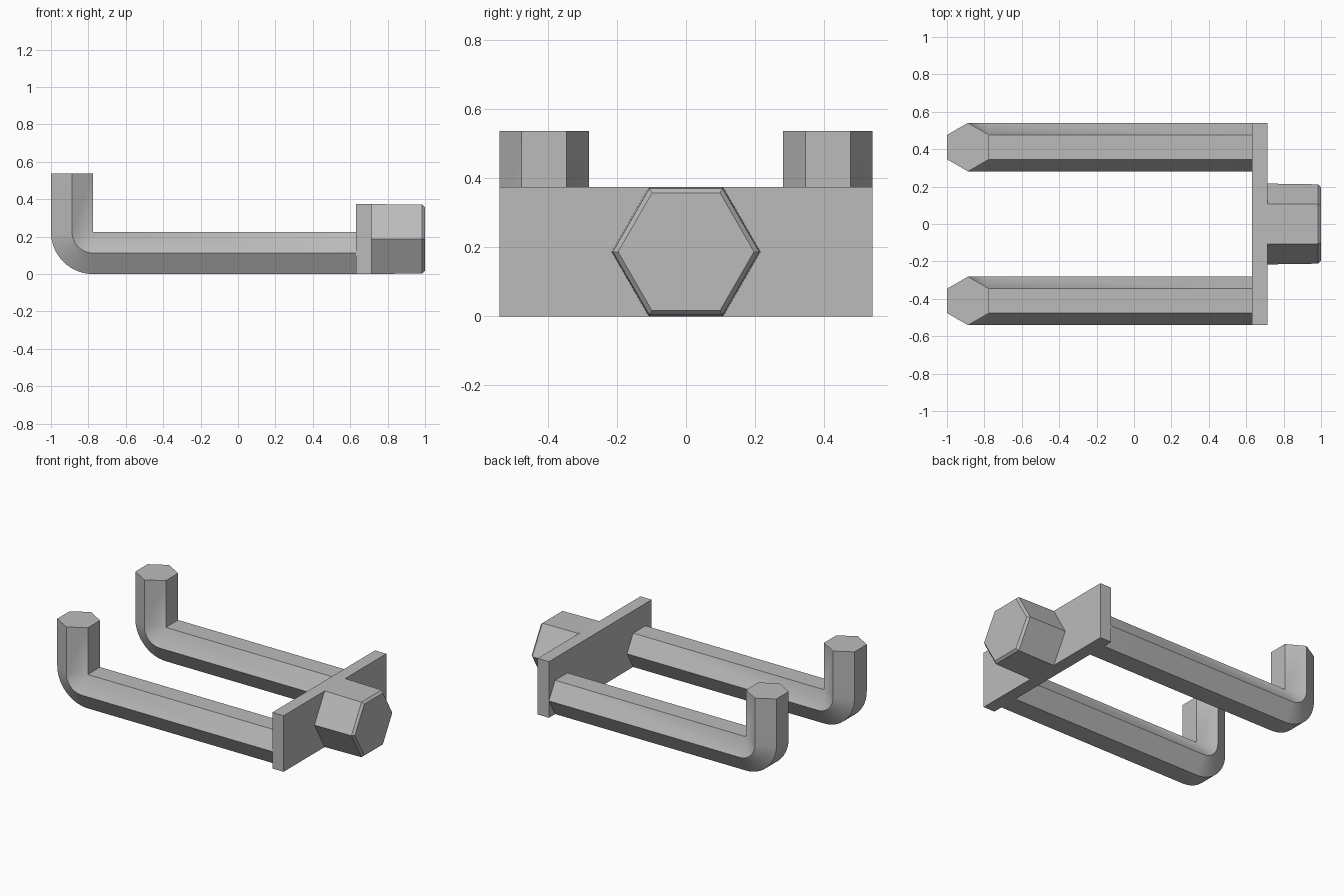
import bpy, bmesh
from math import sin, cos, pi, radians

cube = bpy.data.objects.get("Cube")
if cube:
    bpy.data.objects.remove(cube)

steel = bpy.data.materials.new("grey_steel")
steel.use_nodes = True
GREY = (0.5, 0.5, 0.5, 1)
steel.diffuse_color = GREY
steel.node_tree.nodes["Principled BSDF"].inputs["Base Color"].default_value = GREY

HEX = [(cos(i * pi / 3), sin(i * pi / 3)) for i in range(6)]


def loft(name, rings):
    """Skin a stack of equal rings, cap both ends, smooth only soft edges."""
    bm = bmesh.new()
    loops = [[bm.verts.new(p) for p in ring] for ring in rings]
    n = len(loops[0])
    for a, b in zip(loops, loops[1:]):
        for i in range(n):
            j = (i + 1) % n
            bm.faces.new((a[i], a[j], b[j], b[i]))
    bm.faces.new(loops[0])
    bm.faces.new(loops[-1])
    bmesh.ops.remove_doubles(bm, verts=bm.verts, dist=0.0002)
    bmesh.ops.recalc_face_normals(bm, faces=bm.faces)
    mesh = bpy.data.meshes.new(name)
    bm.to_mesh(mesh)
    bm.free()
    mesh.materials.append(steel)
    obj = bpy.data.objects.new(name, mesh)
    bpy.context.collection.objects.link(obj)
    bpy.ops.object.select_all(action='DESELECT')
    obj.select_set(True)
    bpy.context.view_layer.objects.active = obj
    bpy.ops.object.shade_smooth_by_angle(angle=radians(20))
    return obj


# Hexagonal rods: straight run, quarter bend about the inner corner, upright tip
ROD_R, ROD_Y = 0.13, 0.411
FLAT = ROD_R * cos(pi / 6)
BEND_X, BEND_Z, STEPS = -1 + 2 * FLAT, 2 * FLAT, 16


def rod_ring(angle, dx=0, dz=0, y0=0):
    ring = []
    for c, s in HEX:
        r = FLAT + ROD_R * s
        ring.append((BEND_X - r * sin(angle) + dx, y0 + ROD_R * c,
                     BEND_Z - r * cos(angle) + dz))
    return ring


for name, side in (("back_rod", 1), ("front_rod", -1)):
    y0 = side * ROD_Y
    rings = [rod_ring(0, dx=0.635 - BEND_X, y0=y0)]
    rings += [rod_ring(k / STEPS * pi / 2, y0=y0) for k in range(STEPS + 1)]
    rings.append(rod_ring(pi / 2, dz=0.537 - BEND_Z, y0=y0))
    loft(name, rings)

# Cross plate joining both rods
PLATE_Y, PLATE_TOP = 0.541, 0.374
loft("cross_plate", [[(x, -PLATE_Y, 0), (x, PLATE_Y, 0),
                      (x, PLATE_Y, PLATE_TOP), (x, -PLATE_Y, PLATE_TOP)]
                     for x in (0.632, 0.715)])

# Hexagonal head: slight taper, chamfered outer rim
HEAD_Z = PLATE_TOP / 2
loft("hex_head", [[(x, r * c, HEAD_Z + r * s) for c, s in HEX]
                  for x, r in ((0.715, 0.216), (0.985, 0.212), (1.0, 0.197))])
